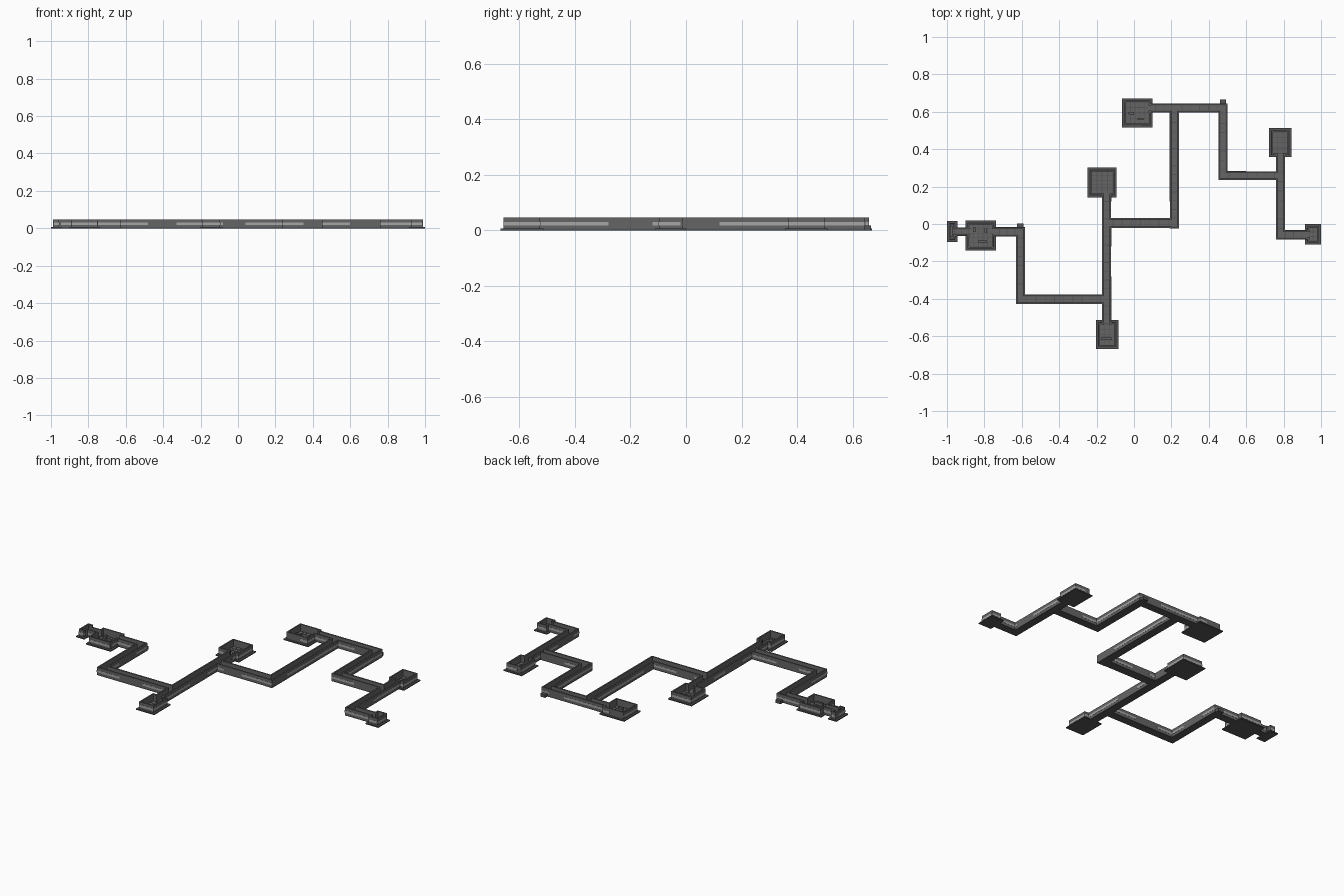
import bpy, bmesh, random

if "Cube" in bpy.data.objects:
    bpy.data.objects.remove(bpy.data.objects["Cube"])
random.seed(3)

H, T, FLOOR, LIP = 0.047, 0.008, 0.006, 0.012

# room floor plates: x0, x1, y0, y1
ROOMS = [
    (-0.063, 0.100, 0.516, 0.671), (-0.248, -0.093, 0.142, 0.302),
    (-0.902, -0.738, -0.142, 0.018), (-1.000, -0.944, -0.096, 0.016),
    (-0.203, -0.083, -0.669, -0.514), (0.722, 0.842, 0.357, 0.512),
    (0.915, 1.000, -0.110, 0.000)]
# corridors, running slightly into the rooms they serve
HALLS = [
    (0.060, 0.500, 0.597, 0.644), (0.192, 0.240, -0.023, 0.644),
    (-0.170, 0.240, -0.021, 0.032), (-0.170, -0.122, -0.540, 0.175),
    (-0.630, -0.122, -0.427, -0.378), (-0.630, -0.584, -0.427, -0.018),
    (-0.770, -0.584, -0.066, -0.018), (0.452, 0.500, 0.235, 0.644),
    (0.452, 0.807, 0.235, 0.282), (0.760, 0.807, -0.082, 0.385),
    (0.760, 0.945, -0.082, -0.034), (-0.966, -0.875, -0.062, -0.020)]
INNER = [(a + LIP, b - LIP, c + LIP, d - LIP) for a, b, c, d in ROOMS]
SHELL = INNER + HALLS
# stretches of wall carrying the pale band, along x and along y
BAND_X = [(-0.985, -0.48), (-0.33, -0.08), (0.04, 0.35), (0.45, 0.60), (0.76, 0.985)]
BAND_Y = [(-0.655, -0.28), (-0.12, -0.02), (0.12, 0.66)]


def material(name, g):
    m = bpy.data.materials.new(name)
    m.diffuse_color = (g, g, g, 1)
    m.use_nodes = True
    m.node_tree.nodes["Principled BSDF"].inputs["Base Color"].default_value = m.diffuse_color
    return m


STONE, DARK, PALE = material("stone", .13), material("dark_stone", .09), material("pale_stone", .38)


def inside(rects, x, y):
    return any(a < x < b and c < y < d for a, b, c, d in rects)


def finish(name, bm, mat):
    me = bpy.data.meshes.new(name)
    bm.to_mesh(me)
    bm.free()
    ob = bpy.data.objects.new(name, me)
    bpy.context.collection.objects.link(ob)
    me.materials.append(mat)


def extrude_plan(name, xs, ys, test, z0, z1, mat):
    """Extrude every plan cell passing the test into one closed solid."""
    xs, ys = sorted({round(v, 4) for v in xs}), sorted({round(v, 4) for v in ys})
    cells = {(i, j) for i in range(len(xs) - 1) for j in range(len(ys) - 1)
             if test((xs[i] + xs[i + 1]) / 2, (ys[j] + ys[j + 1]) / 2)}
    bm, cache = bmesh.new(), {}

    def v(i, j, z):
        if (i, j, z) not in cache:
            cache[i, j, z] = bm.verts.new((xs[i], ys[j], z))
        return cache[i, j, z]

    for i, j in cells:
        q = [(i, j), (i + 1, j), (i + 1, j + 1), (i, j + 1)]
        bm.faces.new([v(*p, z1) for p in q])
        bm.faces.new([v(*p, z0) for p in reversed(q)])
        for k, n in enumerate([(i, j - 1), (i + 1, j), (i, j + 1), (i - 1, j)]):
            if n not in cells:
                p, r = q[k], q[(k + 1) % 4]
                bm.faces.new([v(*p, z0), v(*r, z0), v(*r, z1), v(*p, z1)])
    finish(name, bm, mat)


def boxes(name, items, mat):
    bm = bmesh.new()
    for a, b, c, d, z0, z1 in items:
        geo = bmesh.ops.create_cube(bm, size=1)["verts"]
        for p in geo:
            p.co = ((a + b) / 2 + p.co.x * (b - a), (c + d) / 2 + p.co.y * (d - c),
                    (z0 + z1) / 2 + p.co.z * (z1 - z0))
    finish(name, bm, mat)


def breaks(rects, k, offsets):
    return [r[n] + o for r in rects for n in (k, k + 1) for o in offsets]


# floor slab under rooms and corridors
extrude_plan("floor", breaks(ROOMS + HALLS, 0, [0]), breaks(ROOMS + HALLS, 2, [0]),
             lambda x, y: inside(ROOMS + HALLS, x, y), 0, FLOOR, DARK)


# walls: the outline of the plan minus its inset
def is_interior(x, y, t=T):
    return all(inside(SHELL, x + i * t, y + j * t) or inside(SHELL, x, y) and not (i or j)
               for i in (-1, 0, 1) for j in (-1, 0, 1))


extrude_plan("walls", breaks(SHELL, 0, [-T, 0, T]), breaks(SHELL, 2, [-T, 0, T]),
             lambda x, y: inside(SHELL, x, y) and not is_interior(x, y), FLOOR, H, STONE)

# pale bands on the outside of the walls
E = 0.001


def band(x, y):
    if inside(SHELL, x, y):
        return False
    if inside(SHELL, x, y + E) or inside(SHELL, x, y - E):
        return any(a < x < b for a, b in BAND_X)
    if inside(SHELL, x + E, y) or inside(SHELL, x - E, y):
        return any(a < y < b for a, b in BAND_Y)
    return False


extrude_plan("wall_bands", breaks(SHELL, 0, [-E, 0, E]) + [v for p in BAND_X for v in p],
             breaks(SHELL, 2, [-E, 0, E]) + [v for p in BAND_Y for v in p],
             band, 0.017, 0.030, PALE)

# raised paving along corridors and in rooms
tiles = []
for rects, step in ((INNER, 0.026), (HALLS, 0.048)):
    for a, b, c, d in rects:
        a, b, c, d = a + T, b - T, c + T, d - T
        nx, ny = max(1, round((b - a) / step)), max(1, round((d - c) / step))
        w, h = (b - a) / nx, (d - c) / ny
        for i in range(nx):
            for j in range(ny):
                x, y = a + i * w, c + j * h
                tiles.append((x + .002, x + w - .002, y + .002, y + h - .002,
                              FLOOR - .001, FLOOR + random.uniform(.001, .0025)))
boxes("paving", tiles, STONE)

# door posts at the corridor mouths: (x, y, corridor runs along x)
posts = []
for x, y, along in [(.084, .6205, 1), (-.146, .158, 0), (-.754, -.042, 1), (-.886, -.041, 1),
                    (-.952, -.041, 1), (-.146, -.530, 0), (.7835, .373, 0), (.931, -.058, 1)]:
    for s in (-1, 1):
        px, py = (x, y + s * .020) if along else (x + s * .020, y)
        posts.append((px - .006, px + .006, py - .006, py + .006, FLOOR, H))
boxes("door_posts", posts, STONE)

# low chests and plinths in the rooms
boxes("plinths", [
    (-.030, .000, .585, .600, FLOOR, .022), (.020, .050, .555, .568, FLOOR, .018),
    (-.835, -.785, -.100, -.088, FLOOR, .024), (-.860, -.845, -.040, -.020, FLOOR, .022),
    (-.800, -.785, -.045, -.025, FLOOR, .022),
    (-.175, -.120, -.620, -.608, FLOOR, .022), (-.985, -.970, -.070, -.010, FLOOR, .025)], STONE)

# small steps at the outer corridor corners
boxes("corner_steps", [(.461, .492, .644, .666, 0, .018),
                       (-.625, -.590, -.018, .004, 0, .018)], DARK)
